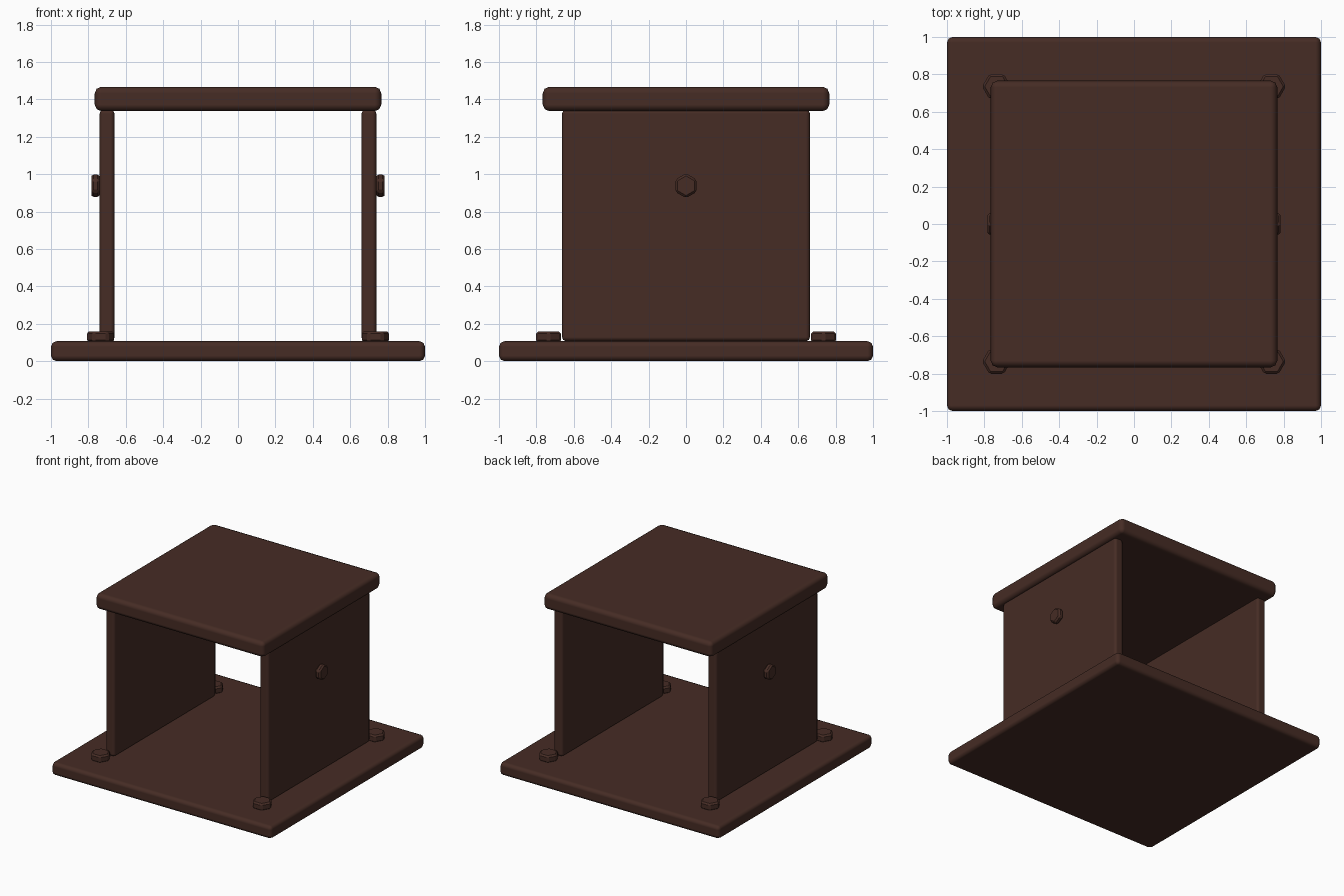
import bpy, math

if "Cube" in bpy.data.objects:
    bpy.data.objects.remove(bpy.data.objects["Cube"])

brown = bpy.data.materials.new("dark_brown")
brown.diffuse_color = (0.061, 0.025, 0.018, 1)
brown.use_nodes = True
brown.node_tree.nodes["Principled BSDF"].inputs["Base Color"].default_value = brown.diffuse_color


def finish(obj, name, bevel, segments=2):
    obj.name = name
    obj.data.materials.append(brown)
    bpy.ops.object.transform_apply(location=False, rotation=True, scale=True)
    m = obj.modifiers.new("bevel", 'BEVEL')
    m.width = bevel
    m.segments = segments
    m.limit_method = 'ANGLE'
    m.angle_limit = math.radians(50)
    m.harden_normals = segments > 1
    if segments > 1:
        for p in obj.data.polygons:
            p.use_smooth = True


def box(name, x, y, z, bevel):
    bpy.ops.mesh.primitive_cube_add(
        size=1, location=[(a + b) / 2 for a, b in (x, y, z)])
    o = bpy.context.object
    o.scale = [b - a for a, b in (x, y, z)]
    finish(o, name, bevel)


def hex_bolt(name, loc, r, depth, rot):
    # six-sided head with a chamfered rim
    bpy.ops.mesh.primitive_cylinder_add(vertices=6, radius=r, depth=depth,
                                        location=loc, rotation=rot)
    finish(bpy.context.object, name, 0.012, 1)


# base and lid plates
box("base_plate", (-1, 1), (-1, 1), (0, 0.107), 0.03)
box("top_plate", (-0.766, 0.766), (-0.766, 0.766), (1.337, 1.467), 0.035)

for sx, side in ((-1, "left"), (1, "right")):
    # upright side panel
    xs = sorted((sx * 0.66, sx * 0.74))
    box(side + "_panel", xs, (-0.663, 0.663), (0.107, 1.345), 0.022)
    # bolt in the middle of the panel
    hex_bolt(side + "_panel_bolt", (sx * 0.762, 0, 0.938), 0.066, 0.044,
             (math.pi / 2, 0, math.pi / 2))
    # bolts at the corners of the base
    for sy, end in ((-1, "front"), (1, "back")):
        hex_bolt(f"{end}_{side}_base_bolt", (sx * 0.735, sy * 0.735, 0.13),
                 0.077, 0.06, (0, 0, math.pi / 6))
